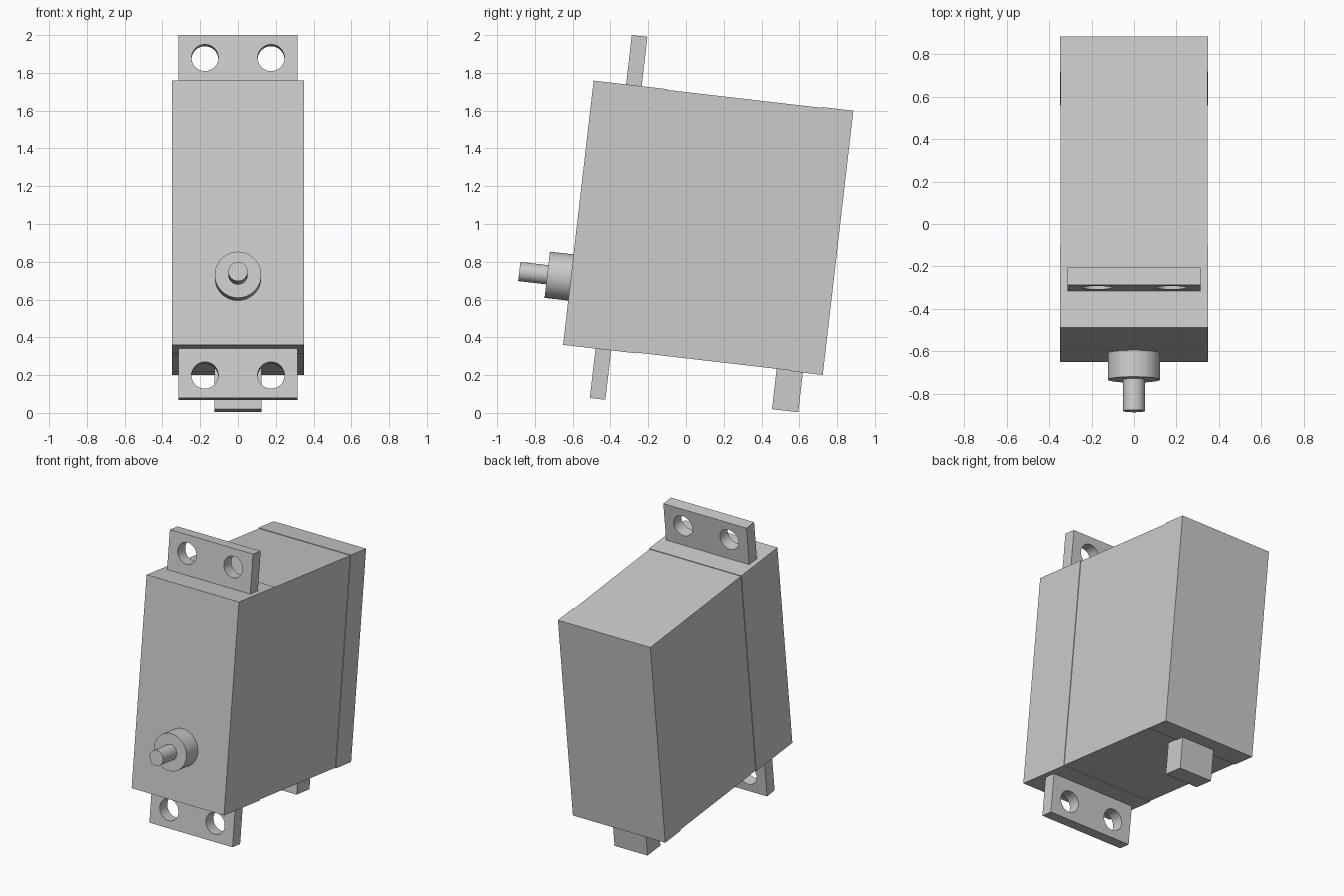
import bpy
import math
from mathutils import Matrix, Vector

cube = bpy.data.objects.get("Cube")
if cube:
    bpy.data.objects.remove(cube, do_unlink=True)

grey = bpy.data.materials.new("light grey plastic")
grey.use_nodes = True
grey.diffuse_color = (0.6, 0.6, 0.6, 1)
grey.node_tree.nodes["Principled BSDF"].inputs["Base Color"].default_value = grey.diffuse_color

# The whole motor leans back slightly around its case centre
LEAN = Matrix.Translation((0, 0.1175, 0.98)) @ Matrix.Rotation(math.radians(-6.6), 4, 'X')
HALF_W, HALF_D, HALF_H = 0.35, 0.692, 0.704
STEP = 0.004


def finish(obj, name):
    obj.name = name
    obj.data.name = name
    obj.data.materials.clear()
    obj.data.materials.append(grey)
    return obj


def box(name, half_w, y0, y1, z0, z1):
    """Box in the motor's own frame, centred across x."""
    bpy.ops.mesh.primitive_cube_add(size=1)
    obj = bpy.context.object
    size = Vector((2 * half_w, y1 - y0, z1 - z0))
    centre = Vector((0, (y0 + y1) / 2, (z0 + z1) / 2))
    obj.data.transform(Matrix.Translation(centre) @ Matrix.Diagonal(size).to_4x4())
    obj.matrix_world = LEAN
    return finish(obj, name)


def rod(name, radius, x, y0, y1, z):
    """Cylinder running front to back in the motor's own frame."""
    bpy.ops.mesh.primitive_cylinder_add(vertices=48, radius=radius, depth=y1 - y0)
    obj = bpy.context.object
    place = Matrix.Translation((x, (y0 + y1) / 2, z))
    obj.data.transform(place @ Matrix.Rotation(math.pi / 2, 4, 'X'))
    obj.matrix_world = LEAN
    bpy.ops.object.shade_smooth_by_angle(angle=math.radians(40))
    return finish(obj, name)


# Case: slightly slimmer middle between front and back covers
front_seam, back_seam = -0.30, 0.526
box("front_cover", HALF_W, -HALF_D, front_seam, -HALF_H, HALF_H)
box("case_middle", HALF_W - STEP, front_seam, back_seam, -HALF_H + STEP, HALF_H - STEP)
box("back_cover", HALF_W, back_seam, HALF_D, -HALF_H, HALF_H)

# Mounting tabs above and below, each with two screw holes
for side, label in ((1, "upper"), (-1, "lower")):
    z0, z1 = sorted((side * (HALF_H - 0.01), side * 0.967))
    tab = box(label + "_mounting_tab", 0.315, -0.519, -0.436, z0, z1)
    for x in (-0.175, 0.175):
        cutter = rod("hole_cutter", 0.071, x, -0.6, -0.35, side * 0.846)
        cutter.hide_render = True
        cut = tab.modifiers.new("screw_hole", 'BOOLEAN')
        cut.operation = 'DIFFERENCE'
        cut.solver = 'EXACT'
        cut.object = cutter
        bpy.context.view_layer.objects.active = tab
        bpy.ops.object.modifier_apply(modifier=cut.name)
        bpy.data.objects.remove(cutter, do_unlink=True)
    bpy.ops.object.select_all(action='DESELECT')
    tab.select_set(True)
    bpy.context.view_layer.objects.active = tab
    bpy.ops.object.shade_smooth_by_angle(angle=math.radians(40))

# Output boss and shaft on the front
rod("output_boss", 0.123, 0, -0.818, -HALF_D + 0.01, -0.345)
rod("output_shaft", 0.051, 0, -0.967, -0.81, -0.345)

# Cable exit block underneath, near the back
box("cable_block", 0.125, 0.446, 0.586, -0.915, -HALF_H + 0.01)
